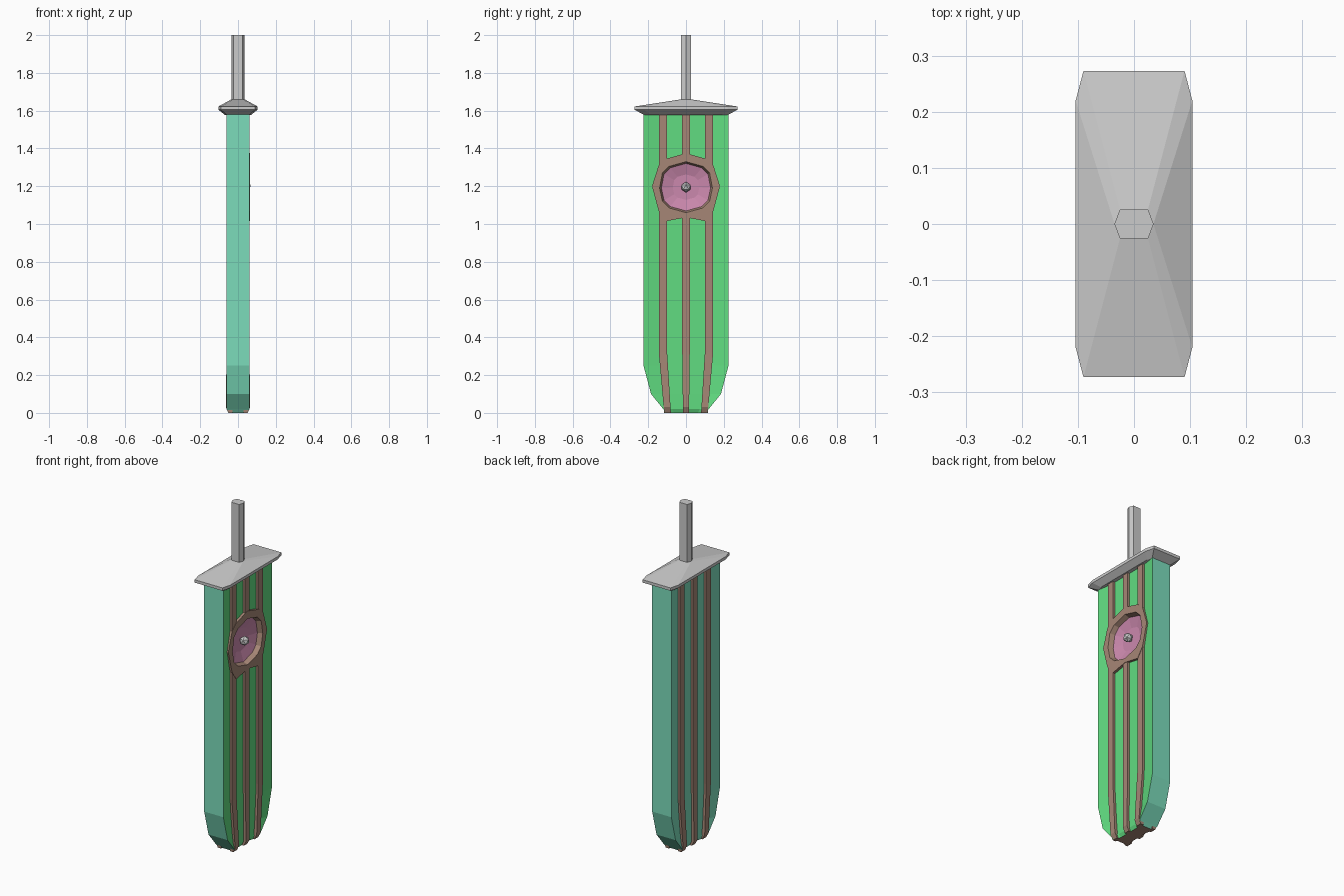
import bpy, bmesh

if "Cube" in bpy.data.objects:
    bpy.data.objects.remove(bpy.data.objects["Cube"])


def material(name, rgb):
    m = bpy.data.materials.new(name)
    m.diffuse_color = (*rgb, 1)
    m.use_nodes = True
    m.node_tree.nodes["Principled BSDF"].inputs["Base Color"].default_value = m.diffuse_color
    return m


teal = material("teal", (0.2, 0.72, 0.5))
green = material("green", (0.12, 0.72, 0.22))
brown = material("brown", (0.38, 0.24, 0.18))
pink = material("pink", (0.6, 0.25, 0.42))


def loft(name, rings, mats=(), side=lambda j: 0, cap=0, last_ring=0):
    """Skin matching rings of points and cap both ends."""
    bm = bmesh.new()
    rows = [[bm.verts.new(p) for p in ring] for ring in rings]
    n = len(rings[0])
    for i, (a, b) in enumerate(zip(rows, rows[1:])):
        for j in range(n):
            k = (j + 1) % n
            f = bm.faces.new((a[j], a[k], b[k], b[j]))
            f.material_index = last_ring if last_ring and i == len(rows) - 2 else side(j)
    bm.faces.new(rows[0]).material_index = cap
    bm.faces.new(rows[-1]).material_index = last_ring
    bmesh.ops.remove_doubles(bm, verts=bm.verts, dist=1e-5)
    bmesh.ops.recalc_face_normals(bm, faces=bm.faces)
    mesh = bpy.data.meshes.new(name)
    bm.to_mesh(mesh)
    bm.free()
    for m in mats:
        mesh.materials.append(m)
    ob = bpy.data.objects.new(name, mesh)
    bpy.context.collection.objects.link(ob)
    return ob


# Scabbard body: slab with slightly hollowed broad faces
def body_section(z, w, t):
    d, v = t - 0.014, 0.6 * w
    half = [(t, w), (d, v), (d, -v), (t, -w)]
    return [(x, y, z) for x, y in half + [(-x, -y) for x, y in half]]


levels = [(0, 0.105, 0.05), (0.02, 0.12, 0.06), (0.1, 0.185, 0.062),
          (0.25, 0.225, 0.062), (1.59, 0.225, 0.062)]
body = loft("scabbard_body", [body_section(*l) for l in levels], (teal, green, brown),
            side=lambda j: 1 if j < 3 else 0, cap=2)


# Ribs on both broad faces; the front ones break at the medallion
def rib(name, sx, y, w, spans):
    for i, span in enumerate(spans):
        rings = []
        for z in span:
            t = 0.05 if z < 0.01 else 0.064 if z < 0.3 else 0.061
            k = 0.8 + 0.2 * min(z / 0.32, 1)
            rings.append([(sx * x, y * k + s * w * k, z)
                          for x, s in ((0.03, -1), (t, -1), (t, 1), (0.03, 1))])
        loft(f"{name}_{i}", rings, (brown,))


for y, w, low, high in ((-0.122, 0.022, 1.07, 1.31), (0, 0.02, 1.05, 1.35),
                        (0.122, 0.022, 1.07, 1.31)):
    rib("front_rib", 1, y, w, [(0, 0.03, 0.32, low), (high, 1.59)])
    rib("back_rib", -1, y, w, [(0, 0.03, 0.32, 1.59)])


# Medallion ring with a sunken bowl
def mirrored(pts):
    return pts + [(-y, z) for y, z in pts[-2:0:-1]]


outer = mirrored([(0, 1.375), (0.105, 1.345), (0.145, 1.31), (0.18, 1.2),
                  (0.145, 1.07), (0.105, 1.015), (0, 1.035)])
inner = mirrored([(0, 1.33), (0.09, 1.305), (0.125, 1.27), (0.14, 1.19),
                  (0.125, 1.12), (0.09, 1.085), (0, 1.06)])


def ring_at(x, pts, s=1.0):
    return [(x, y * s, 1.195 + (z - 1.195) * s) for y, z in pts]


loft("medallion", [ring_at(0.008, inner, 1.03), ring_at(0.035, outer), ring_at(0.063, outer),
                   ring_at(0.063, inner), ring_at(0.035, inner, 0.93),
                   ring_at(0.018, inner, 0.5)], (brown, pink), last_ring=1)

# Pocket in the body behind the bowl
cutter = loft("pocket_cutter", [ring_at(0.005, inner, 1.04), ring_at(0.1, inner, 1.04)])
cutter.hide_render = True
cutter.hide_viewport = True
cut = body.modifiers.new("pocket", 'BOOLEAN')
cut.operation = 'DIFFERENCE'
cut.solver = 'EXACT'
cut.object = cutter

# Gem
bpy.ops.mesh.primitive_ico_sphere_add(subdivisions=1, radius=0.028, location=(0.042, 0, 1.195))
bpy.context.object.name = "gem"


# Guard: bevelled plate sloping up to the hexagonal grip
def plate(z, x1, y1, x2, y2):
    q = [(x2, 0), (x2, y2), (x1, y1)]
    pts = q + [(-x, y) for x, y in q[::-1]]
    pts += [(-x, -y) for x, y in q[1:]] + [(x, -y) for x, y in q[:0:-1]]
    return [(x, y, z) for x, y in pts]


loft("guard", [plate(1.578, 0.06, 0.222, 0.07, 0.19), plate(1.605, 0.09, 0.273, 0.104, 0.22),
               plate(1.622, 0.09, 0.273, 0.104, 0.22), plate(1.66, 0.025, 0.026, 0.035, 0.001)])

# Grip
hexagon = [(0.035, 0), (0.025, 0.026), (-0.025, 0.026), (-0.035, 0), (-0.025, -0.026), (0.025, -0.026)]
loft("grip", [[(x, y, z) for x, y in hexagon] for z in (1.64, 2.0)])
